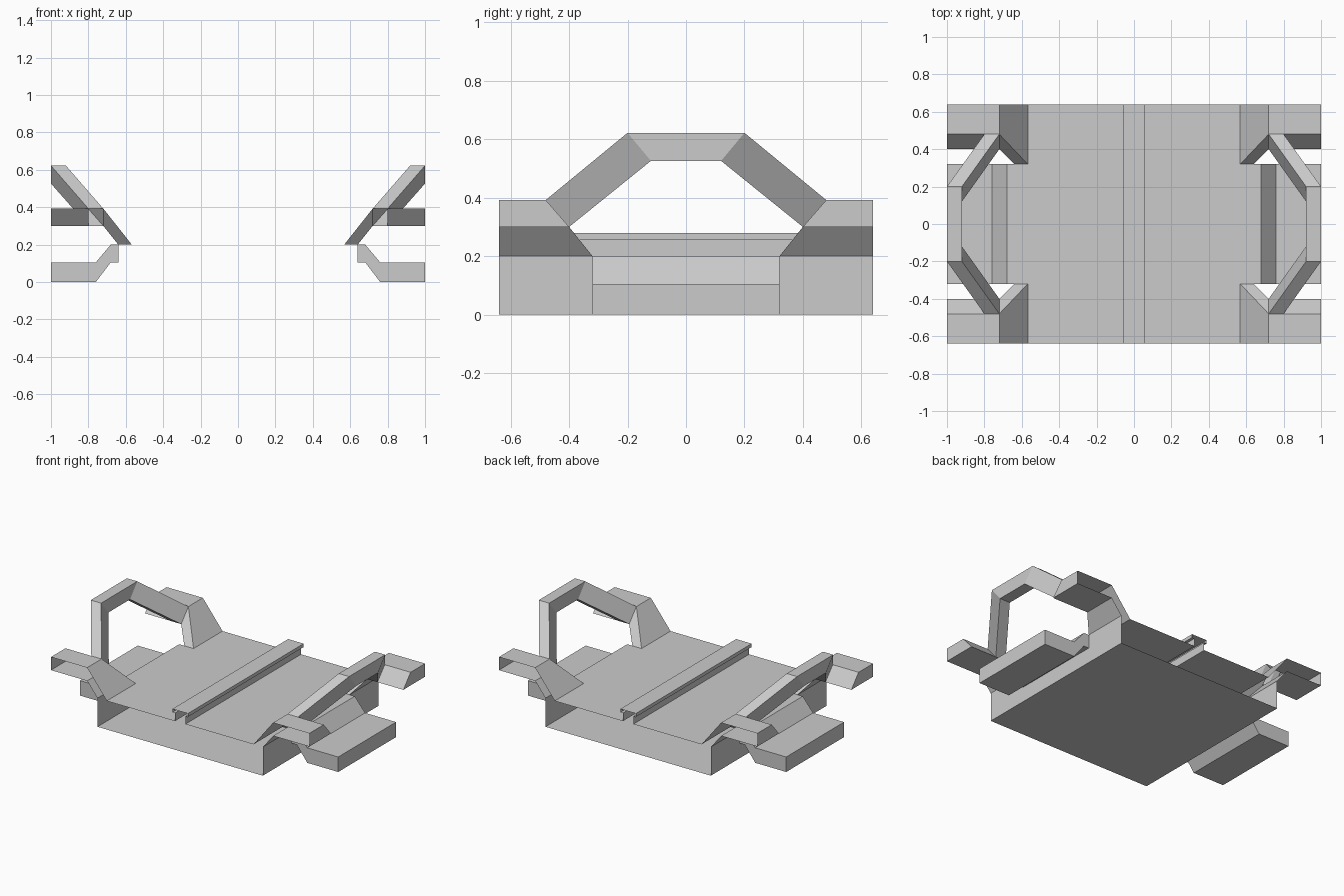
import bpy, bmesh

if "Cube" in bpy.data.objects:
    bpy.data.objects.remove(bpy.data.objects["Cube"])


def make_part(name, faces, mirror_y=True):
    """Build faces given for +x (and +y), reflect them, weld and clean up."""
    bm = bmesh.new()
    for sx in (1, -1):
        for sy in ((1, -1) if mirror_y else (1,)):
            for f in faces:
                bm.faces.new([bm.verts.new((x * sx, y * sy, z)) for x, y, z in f])
    bmesh.ops.remove_doubles(bm, verts=bm.verts[:], dist=1e-4)
    bmesh.ops.dissolve_limit(bm, angle_limit=0.01, verts=bm.verts[:], edges=bm.edges[:])
    bmesh.ops.recalc_face_normals(bm, faces=bm.faces[:])
    mesh = bpy.data.meshes.new(name)
    bm.to_mesh(mesh)
    bm.free()
    obj = bpy.data.objects.new(name, mesh)
    bpy.context.collection.objects.link(obj)
    return obj


def strips(profile, y0, y1, closed=False):
    """Extrude an x-z profile along y as open strips."""
    pairs = list(zip(profile, profile[1:] + profile[:1]))
    if not closed:
        pairs = pairs[:-1]
    return [[(a, y0, b), (c, y0, d), (c, y1, d), (a, y1, b)] for (a, b), (c, d) in pairs]


END, GAP = 0.64, 0.32          # open tile end, half width of the side opening
FLOOR, STEP = 0.2, 0.105       # deck height, step height
LEDGE, UNDER = 0.392, 0.3      # arm top and underside
IN, OUT = 0.568, 0.64          # foot of the sloping wall

# Hollow deck, open at the front and back
deck = [
    [(0, 0, 0), (OUT, 0, 0), (OUT, END, 0), (0, END, 0)],
    [(OUT, 0, 0), (OUT, END, 0), (OUT, END, FLOOR), (OUT, GAP, FLOOR),
     (OUT, GAP, STEP), (OUT, 0, STEP)],
    [(0.04, 0, FLOOR), (OUT, 0, FLOOR), (OUT, GAP, FLOOR), (IN, GAP, FLOOR),
     (IN, END, FLOOR), (0.04, END, FLOOR)],
]
make_part("deck", deck)

# T-shaped rail along the middle, open ended
make_part("centre_rail", strips([(0.04, FLOOR), (0.04, 0.256), (0.06, 0.256),
                                 (0.06, 0.28), (0, 0.28)], 0, END))

# Side steps with end caps
step = [(OUT, FLOOR), (0.68, FLOOR), (0.76, STEP), (1, STEP),
        (1, 0), (0.76, 0), (0.68, STEP), (OUT, STEP)]
caps = [[(x, y, z) for x, z in step] for y in (-GAP, GAP)]
make_part("side_step", strips(step, -GAP, GAP) + caps, mirror_y=False)

# Sloping corner walls that turn outward into short arms
A, B = (0.72, 0.48, LEDGE), (0.8, 0.48, LEDGE)
C, D = (0.72, 0.4, UNDER), (0.8, 0.4, UNDER)
E, F = (1, 0.48, LEDGE), (1, 0.4, UNDER)
foot_in, foot_out = (IN, GAP, FLOOR), (OUT, GAP, FLOOR)
top_in, top_out = (0.72, END, LEDGE), (1, END, LEDGE)
low_in, low_out = (0.72, END, UNDER), (1, END, UNDER)
make_part("corner_wall", [
    [(IN, END, FLOOR), foot_in, A, top_in],
    [(OUT, END, FLOOR), foot_out, C, low_in],
    [foot_in, A, C, foot_out],
    [A, E, top_out, top_in],
    [C, F, low_out, low_in],
    [B, E, F, D],
    [E, top_out, low_out, F],
])

# Leaning arches: four-sided beam swept from the arm up to the middle
TOP, BELOW = 0.622, 0.526
sections = [
    [A, B, D, C],
    [(0.92, 0.2, TOP), (1, 0.2, TOP), (1, 0.12, BELOW), (0.92, 0.12, BELOW)],
    [(0.92, 0, TOP), (1, 0, TOP), (1, 0, BELOW), (0.92, 0, BELOW)],
]
arch = []
for s, t in zip(sections, sections[1:]):
    for i in range(4):
        j = (i + 1) % 4
        arch.append([s[i], s[j], t[j], t[i]])
make_part("side_arch", arch)
